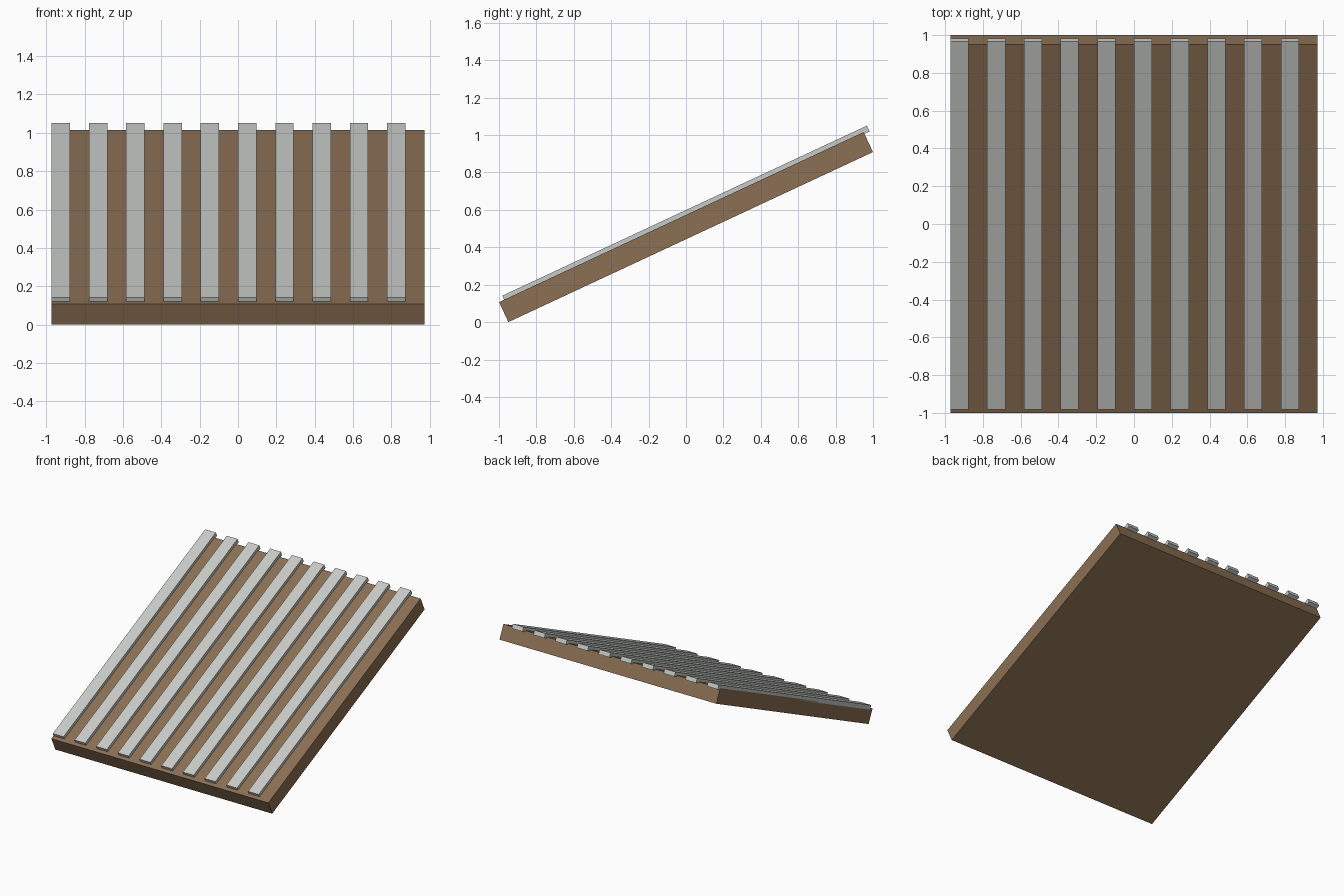
import bpy
from math import radians

default_cube = bpy.data.objects.get("Cube")
if default_cube:
    bpy.data.objects.remove(default_cube, do_unlink=True)

PITCH = radians(25)
WIDTH, LENGTH, THICKNESS = 1.943, 2.151, 0.118
MID_HEIGHT = 0.508
BATTENS = 10


def make_material(name, color):
    mat = bpy.data.materials.new(name)
    mat.use_nodes = True
    mat.diffuse_color = color
    mat.node_tree.nodes["Principled BSDF"].inputs["Base Color"].default_value = color
    return mat


def tilted_board(name, size, location, mat):
    bpy.ops.mesh.primitive_cube_add(size=1, location=location, rotation=(PITCH, 0, 0))
    board = bpy.context.object
    board.name = name
    board.scale = size
    board.data.materials.append(mat)
    return board


wood = make_material("brown wood", (0.26, 0.16, 0.09, 1))
metal = make_material("pale grey metal", (0.58, 0.60, 0.58, 1))

# Sloping roof slab
tilted_board("roof_slab", (WIDTH, LENGTH, THICKNESS), (0, 0, MID_HEIGHT), wood)

# Battens running up the slope, evenly spaced from the right edge
batten_width = 0.096
spacing = WIDTH / BATTENS
for i in range(BATTENS):
    x = -WIDTH / 2 + batten_width / 2 + i * spacing
    tilted_board(f"roof_batten_{i + 1}", (batten_width, LENGTH, 0.035),
                 (x, 0, MID_HEIGHT + 0.072), metal)
